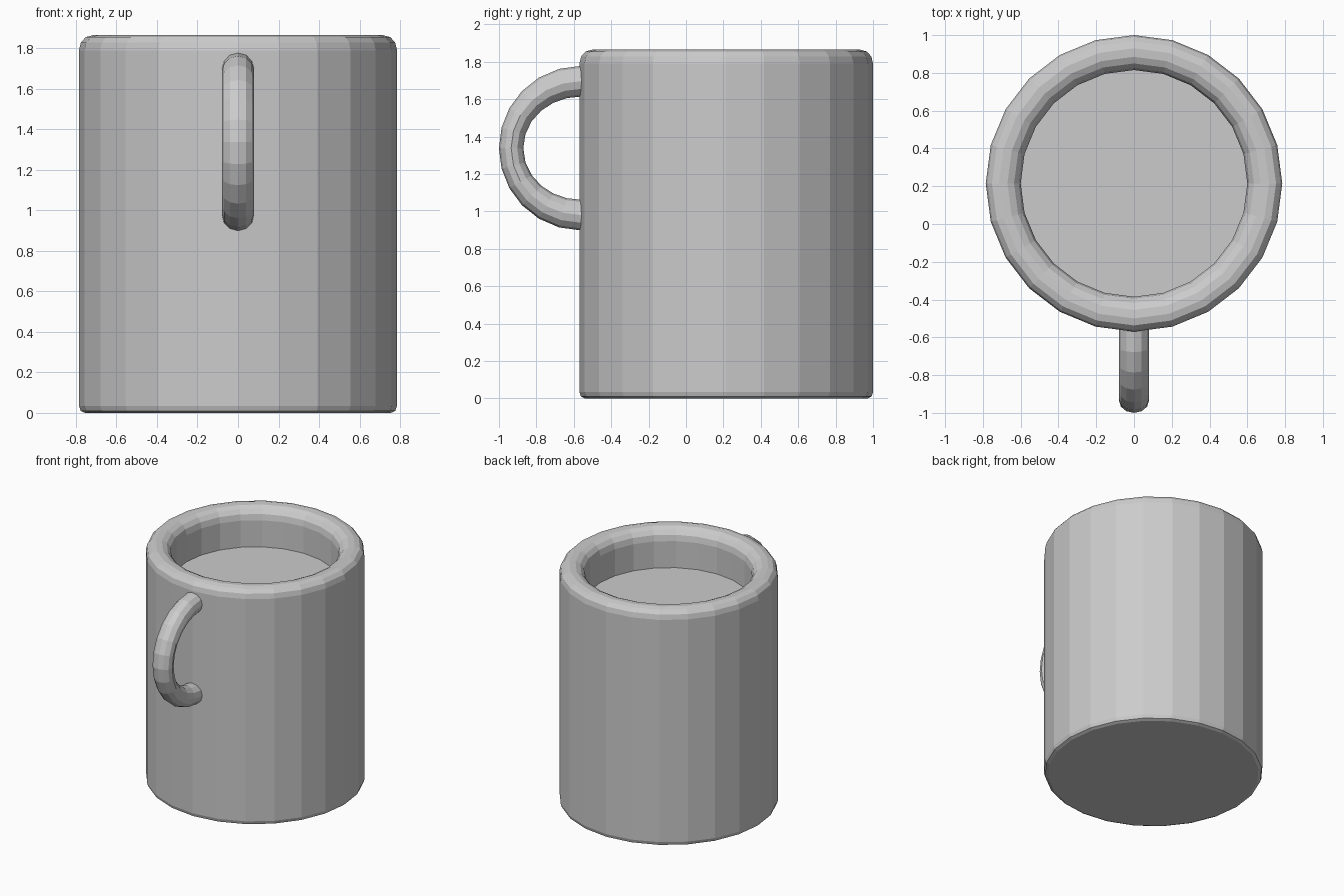
import bpy, bmesh, math

if "Cube" in bpy.data.objects:
    bpy.data.objects.remove(bpy.data.objects["Cube"])

CY = 0.215      # centre of the cup body in y
SIDES = 24


def new_object(name, bm):
    bmesh.ops.recalc_face_normals(bm, faces=bm.faces)
    mesh = bpy.data.meshes.new(name)
    bm.to_mesh(mesh)
    bm.free()
    obj = bpy.data.objects.new(name, mesh)
    bpy.context.collection.objects.link(obj)
    return obj


def skin(bm, rings):
    """Join successive closed rings with quads and cap both ends."""
    rings = [[bm.verts.new(p) for p in ring] for ring in rings]
    for a, b in zip(rings, rings[1:]):
        n = len(a)
        for i in range(n):
            j = (i + 1) % n
            bm.faces.new((a[i], a[j], b[j], b[i]))
    bm.faces.new(rings[0])
    bm.faces.new(rings[-1])


# Cup body: profile (radius, z) from base, over the rounded rim, to the inner surface
profile = [(0.755, 0.0), (0.777, 0.01), (0.785, 0.035), (0.785, 1.79),
           (0.776, 1.828), (0.752, 1.855), (0.715, 1.865), (0.67, 1.862),
           (0.635, 1.845), (0.61, 1.815), (0.60, 1.77), (0.60, 1.56)]
bm = bmesh.new()
skin(bm, [[(r * math.cos(math.tau * i / SIDES),
            CY + r * math.sin(math.tau * i / SIDES), z) for i in range(SIDES)]
          for r, z in profile])
new_object("cup_body", bm)

# Handle: round tube swept along a half ring, ends sunk into the wall
HY, HZ, STEPS, TUBE = -0.56, 1.338, 12, 12
path = []
for k in range(STEPS + 1):
    t = math.pi * (k / STEPS - 0.5)
    c, s = math.cos(t), math.sin(t)
    path.append((-0.375 * c, 0.358 * s, -c, s, 0.065 + 0.017 * s * s))
first, last = path[0], path[-1]
path = [(0.06,) + first[1:]] + path + [(0.06,) + last[1:]]

rings = []
for y, z, ny, nz, thick in path:
    ring = []
    for i in range(TUBE):
        a = math.tau * i / TUBE
        d = thick * math.cos(a)
        ring.append((0.08 * math.sin(a), HY + y + ny * d, HZ + z + nz * d))
    rings.append(ring)
bm = bmesh.new()
skin(bm, rings)
new_object("handle", bm)
